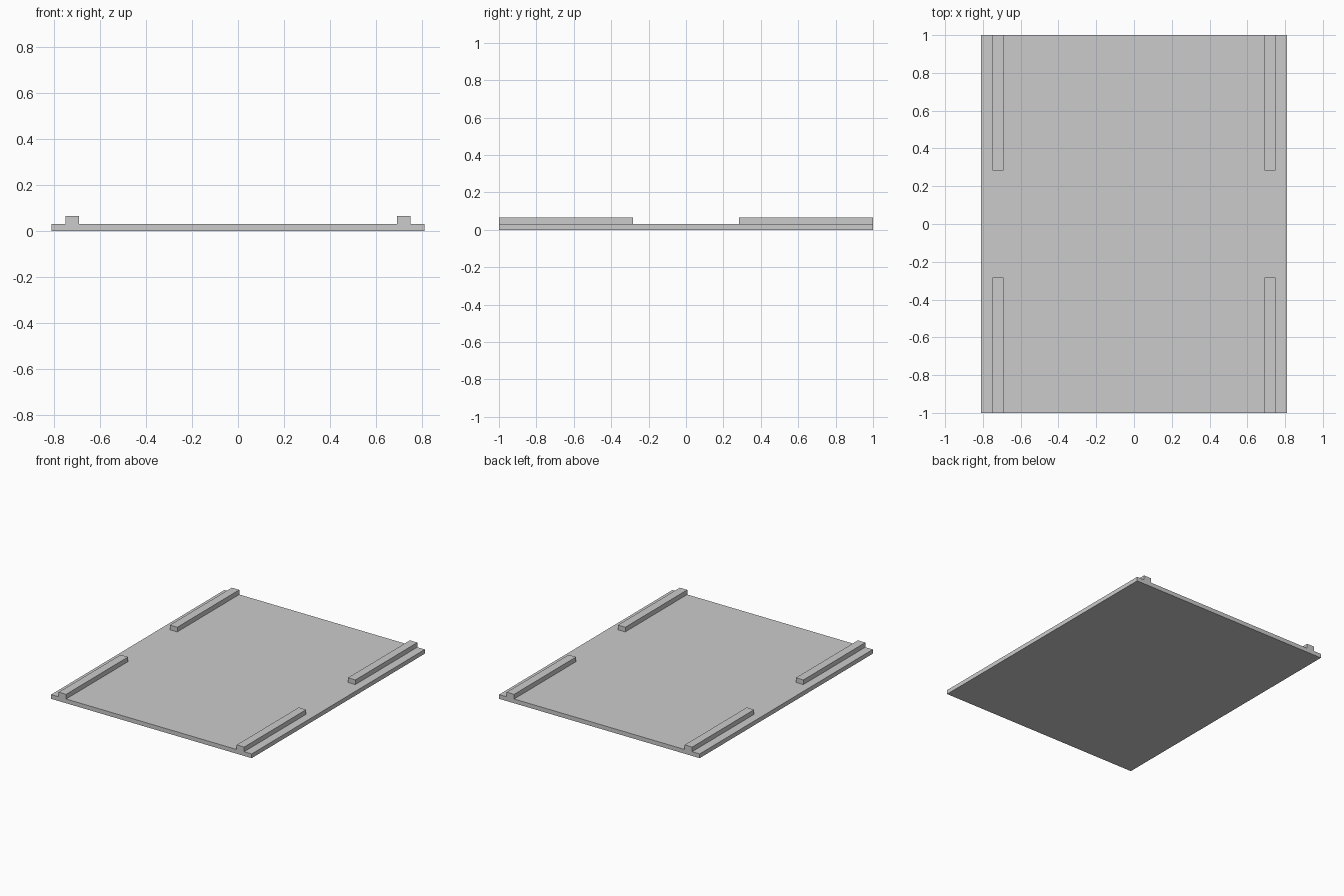
import bpy

if "Cube" in bpy.data.objects:
    bpy.data.objects.remove(bpy.data.objects["Cube"])


def box(name, x, y, z):
    """Axis-aligned box from (min, max) ranges."""
    size = [b - a for a, b in (x, y, z)]
    centre = [(a + b) / 2 for a, b in (x, y, z)]
    bpy.ops.mesh.primitive_cube_add(size=1, location=centre)
    obj = bpy.context.object
    obj.name = name
    obj.scale = size
    bpy.ops.object.transform_apply(location=True, rotation=False, scale=True)
    return obj


# Flat base panel
PLATE_TOP = 0.031
box("base_panel", (-0.811, 0.811), (-1, 1), (0, PLATE_TOP))

# Four short rails, flush with the front and back edges
for side, sx in (("left", -1), ("right", 1)):
    for end, sy in (("front", -1), ("back", 1)):
        box(f"{end}_{side}_rail",
            sorted((sx * 0.69, sx * 0.75)),
            sorted((sy * 0.284, sy * 1.0)),
            (PLATE_TOP, 0.065))
